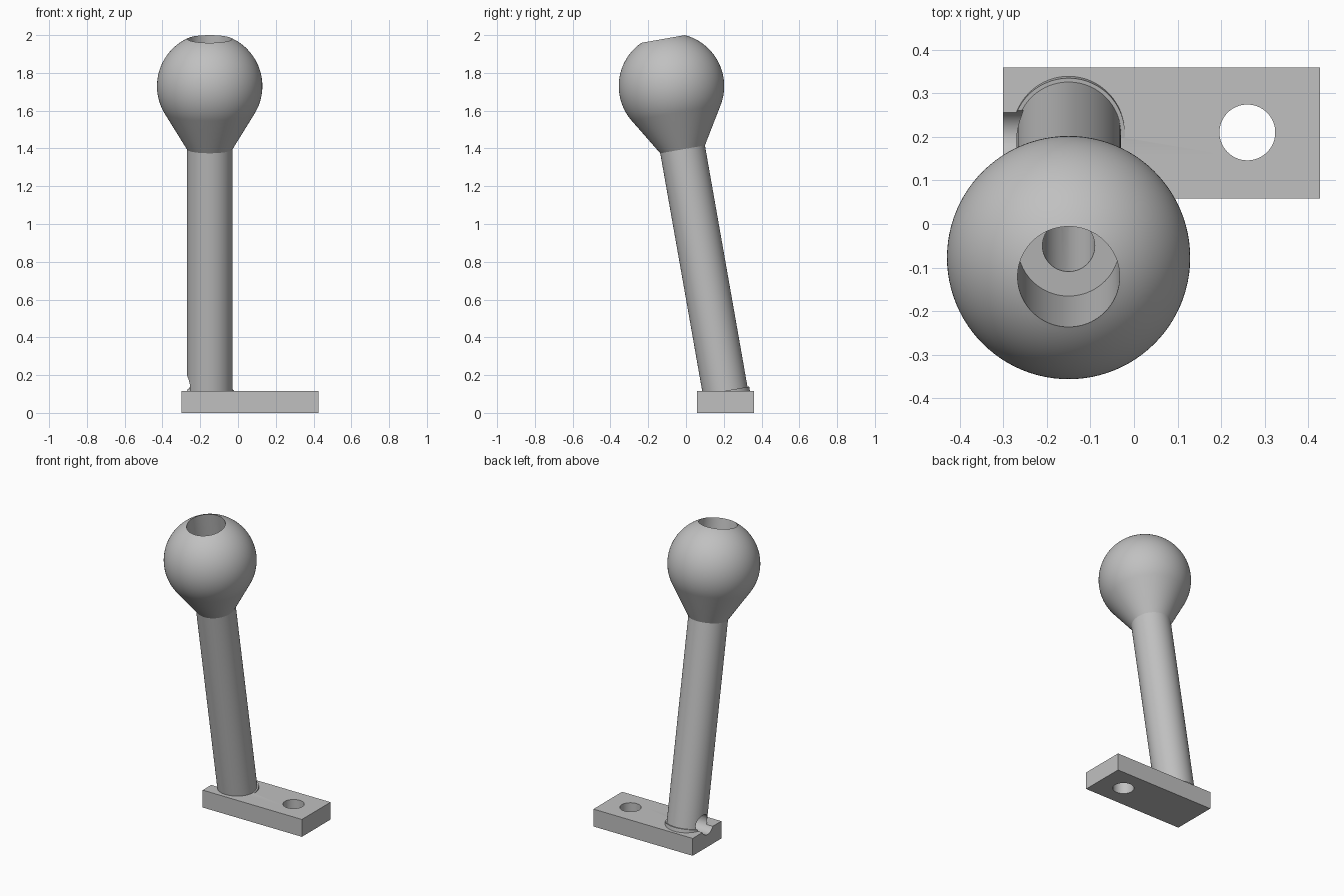
import bpy, bmesh, math
from mathutils import Matrix, Vector

if "Cube" in bpy.data.objects:
    bpy.data.objects.remove(bpy.data.objects["Cube"])

grey = bpy.data.materials.new("plain grey")
grey.diffuse_color = (0.53, 0.53, 0.53, 1)
grey.use_nodes = True
grey.node_tree.nodes["Principled BSDF"].inputs["Base Color"].default_value = grey.diffuse_color

TILT = math.radians(10)
KNOB = Vector((-0.15, -0.077, 1.73))
R, ROD, BORE, CABLE = 0.279, 0.12, 0.117, 0.06


def make_object(name, bm):
    bmesh.ops.recalc_face_normals(bm, faces=bm.faces[:])
    mesh = bpy.data.meshes.new(name)
    bm.to_mesh(mesh)
    bm.free()
    mesh.materials.append(grey)
    obj = bpy.data.objects.new(name, mesh)
    bpy.context.collection.objects.link(obj)
    return obj


def lathe(name, profile, steps=96):
    """Revolve a closed (radius, height) profile that starts and ends on the axis."""
    bm = bmesh.new()
    verts = [bm.verts.new((r, 0, h)) for r, h in profile]
    edges = [bm.edges.new(p) for p in zip(verts, verts[1:])]
    bmesh.ops.spin(bm, geom=verts + edges, axis=(0, 0, 1), cent=(0, 0, 0),
                   angle=math.tau, steps=steps)
    bmesh.ops.remove_doubles(bm, verts=bm.verts[:], dist=1e-5)
    return make_object(name, bm)


def cylinder(name, radius, depth, matrix):
    bm = bmesh.new()
    bmesh.ops.create_cone(bm, cap_ends=True, segments=64, radius1=radius,
                          radius2=radius, depth=depth, matrix=matrix)
    return make_object(name, bm)


def boolean(target, other, operation):
    mod = target.modifiers.new(operation, 'BOOLEAN')
    mod.operation, mod.solver, mod.object = operation, 'EXACT', other
    bpy.context.view_layer.objects.active = target
    bpy.ops.object.modifier_apply(modifier=mod.name)
    bpy.data.objects.remove(other)


# Lever profile: collar, rod, tapered neck, ball, stepped bore
neck = -0.34
tangent = math.atan2(neck, ROD) + math.acos(R / math.hypot(ROD, neck))
rim = math.acos(BORE / R)
profile = [(0, -1.69), (0.129, -1.69), (0.129, -1.638), (ROD, -1.638), (ROD, neck)]
for i in range(37):
    a = tangent + (rim - tangent) * i / 36
    profile.append((R * math.cos(a), R * math.sin(a)))
profile += [(BORE, -0.155), (CABLE, -0.155), (CABLE, -1.61), (0, -1.61)]
lever = lathe("gear_lever", profile)
lever.data.transform(Matrix.Translation(KNOB) @ Matrix.Rotation(TILT, 4, 'X'))

# Base plate with a mounting hole
bm = bmesh.new()
bmesh.ops.create_cube(bm, size=1, matrix=Matrix.Translation((0.0635, 0.209, 0.0575))
                      @ Matrix.Diagonal((0.727, 0.3, 0.115, 1)))
plate = make_object("base_plate", bm)
boolean(plate, cylinder("mount_hole", 0.064, 0.4,
                        Matrix.Translation((0.26, 0.21, 0.05))), 'DIFFERENCE')

# Join the lever to the plate, then cut the sideways cable outlet
boolean(lever, plate, 'UNION')
outlet = Matrix.Translation((-0.30, 0.202, 0.142)) @ Matrix.Rotation(math.pi / 2, 4, 'Y')
boolean(lever, cylinder("cable_outlet", CABLE, 0.3, outlet), 'DIFFERENCE')
lever.name = "lever_on_base_plate"

# Smooth round surfaces, crisp edges
bpy.ops.object.select_all(action='DESELECT')
lever.select_set(True)
bpy.context.view_layer.objects.active = lever
bpy.ops.object.shade_smooth_by_angle(angle=math.radians(25))
